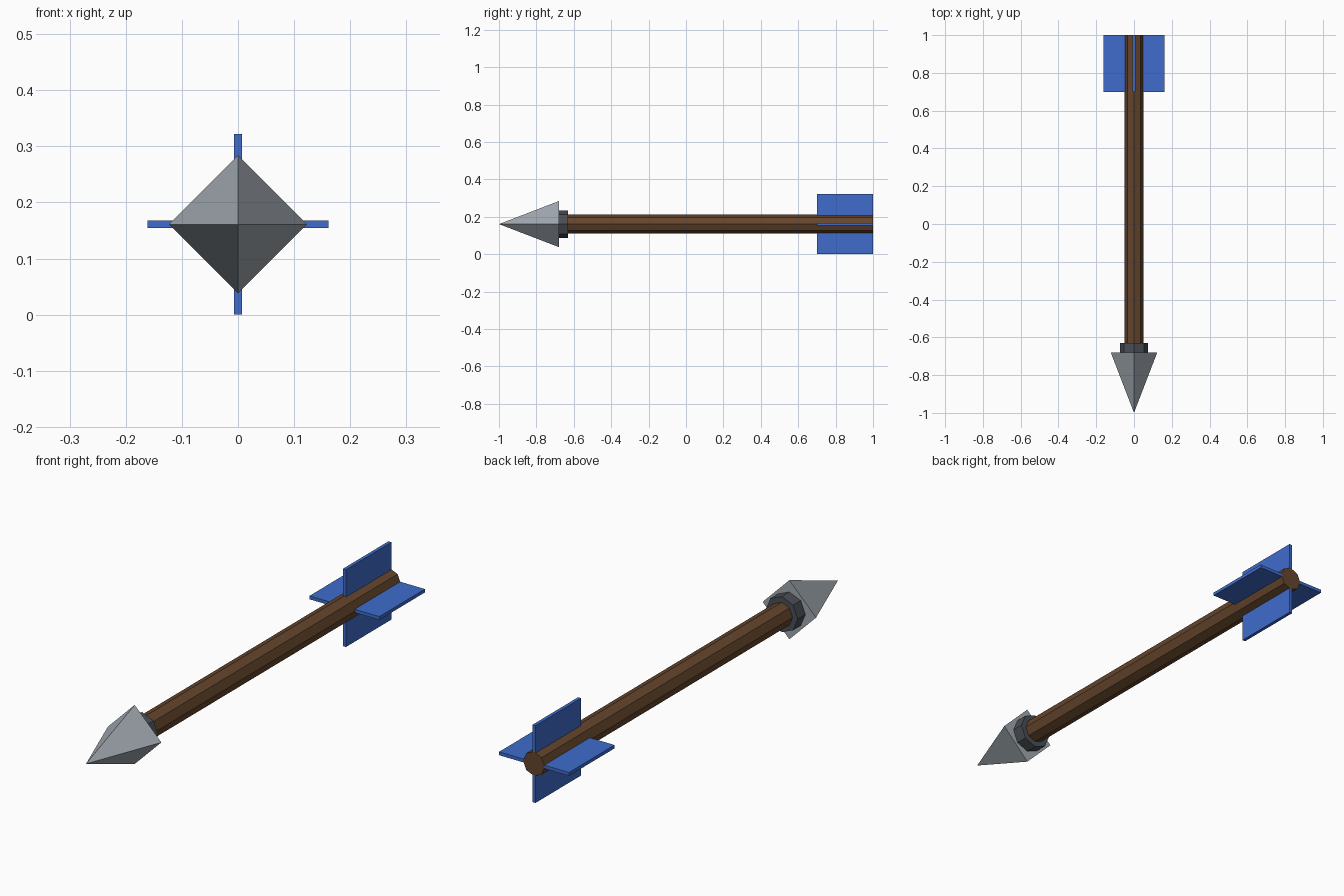
import bpy, math
from mathutils import Matrix, Vector

cube = bpy.data.objects.get("Cube")
if cube:
    bpy.data.objects.remove(cube, do_unlink=True)

AXIS_Z = 0.161  # height of the arrow's long axis


def material(name, rgb):
    mat = bpy.data.materials.new(name)
    mat.use_nodes = True
    mat.diffuse_color = (*rgb, 1)
    mat.node_tree.nodes["Principled BSDF"].inputs["Base Color"].default_value = (*rgb, 1)
    return mat


wood = material("brown_wood", (0.13, 0.06, 0.025))
steel = material("light_steel", (0.35, 0.39, 0.43))
iron = material("dark_iron", (0.068, 0.077, 0.092))
blue = material("blue_fletching", (0.05, 0.15, 0.6))


def finish(name, mat):
    obj = bpy.context.object
    obj.name = obj.data.name = name
    obj.data.materials.append(mat)
    return obj


def lathe(name, mat, sides, r_back, r_front, y_front, y_back):
    """Faceted cone or cylinder along y, with a corner pointing straight up."""
    bpy.ops.mesh.primitive_cone_add(
        vertices=sides, radius1=r_back, radius2=r_front, depth=y_back - y_front,
        location=(0, (y_front + y_back) / 2, AXIS_Z), rotation=(math.pi / 2, 0, 0))
    return finish(name, mat)


# Shaft, collar and four-sided point
lathe("shaft", wood, 8, 0.05, 0.05, -0.67, 1.0)
lathe("collar", iron, 8, 0.074, 0.074, -0.68, -0.63)
lathe("arrowhead", steel, 4, 0.123, 0, -1.0, -0.68)

# Four flat fins around the tail, seated on the shaft's surface
R_IN, R_OUT, THICK = 0.046, 0.161, 0.014
for i, side in enumerate(("left", "top", "right", "bottom")):
    bpy.ops.mesh.primitive_cube_add(size=1)
    fin = finish(f"{side}_fin", blue)
    fin.data.transform(Matrix.Translation(Vector(((R_IN + R_OUT) / 2, 0, 0)))
                       @ Matrix.Diagonal((R_OUT - R_IN, 0.3, THICK, 1)))
    fin.location = (0, 0.85, AXIS_Z)
    fin.rotation_euler = (0, -i * math.pi / 2, 0)
